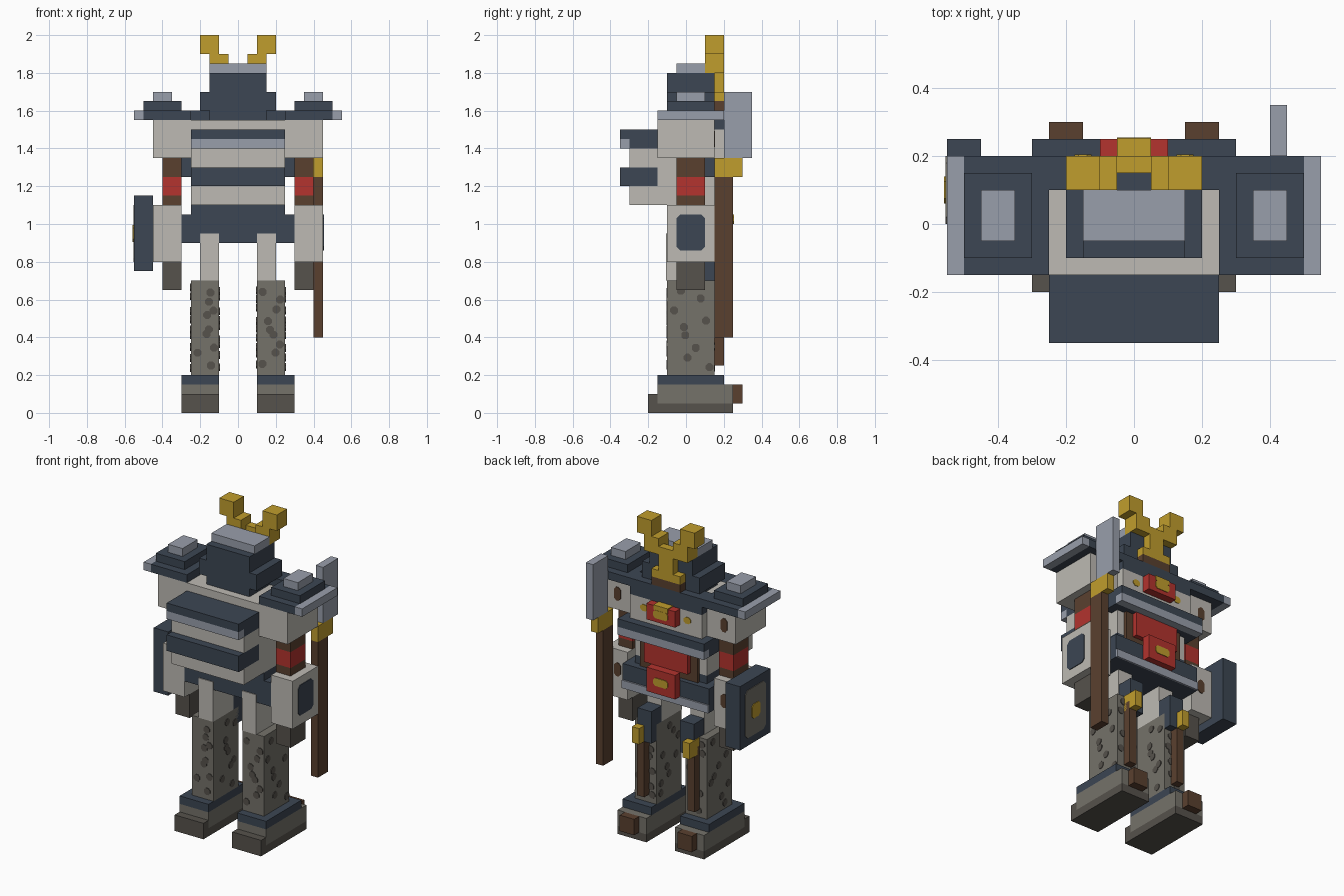
import bpy, bmesh, random
from mathutils import Vector

U = 0.05  # grid unit: every block snaps to it
random.seed(4)

old = bpy.data.objects.get("Cube")
if old:
    bpy.data.objects.remove(old)


def srgb(code):
    def lin(c):
        return c / 12.92 if c < 0.04 else ((c + 0.055) / 1.055) ** 2.4
    return [lin(int(code[i:i + 2], 16) / 255) for i in (0, 2, 4)] + [1]


def material(name, code):
    m = bpy.data.materials.new(name)
    m.use_nodes = True
    m.diffuse_color = srgb(code)
    bsdf = m.node_tree.nodes["Principled BSDF"]
    bsdf.inputs["Base Color"].default_value = srgb(code)
    bsdf.inputs["Roughness"].default_value = 0.9
    return m


navy = material("navy armour", "3c4653")
cloth = material("pale cloth", "bdbab3")
steel = material("steel", "999fab")
gold = material("gold", "c09d2d")
brown = material("brown leather", "5a402f")
red = material("red cloth", "b3332e")
stone = material("grey trouser", "75726a")
dark = material("dark sole", "56524c")


def finish(name, mat, bm):
    bmesh.ops.recalc_face_normals(bm, faces=bm.faces)
    mesh = bpy.data.meshes.new(name)
    bm.to_mesh(mesh)
    bm.free()
    mesh.materials.append(mat)
    obj = bpy.data.objects.new(name, mesh)
    bpy.context.collection.objects.link(obj)


def box(name, mat, x, y, z):
    """Block between grid ranges given as (low, high) pairs."""
    bm = bmesh.new()
    bmesh.ops.create_cube(bm, size=1)
    for v in bm.verts:
        v.co = Vector([U * (r[0] if c < 0 else r[1]) for c, r in zip(v.co, (x, y, z))])
    finish(name, mat, bm)


def pair(name, mat, x, y, z):
    """Block on the model's left and its mirror on the right."""
    box("left_" + name, mat, x, y, z)
    box("right_" + name, mat, (-x[1], -x[0]), y, z)


def mid(name, mat, half, y, z):
    """Block centred on x = 0."""
    box(name, mat, (-half, half), y, z)


def plates(name, mat, axis, centres, w, h, cut):
    """Thin plates with cut corners, facing along an axis."""
    bm = bmesh.new()
    side = 1 - axis
    outline = [(w, h - cut), (w - cut, h), (cut - w, h), (-w, h - cut),
               (-w, cut - h), (cut - w, -h), (w - cut, -h), (w, cut - h)]
    for c in centres:
        verts = []
        for a, b in outline:
            p = Vector(c) + Vector((0, 0, b))
            p[side] += a
            p[axis] -= 0.08
            verts.append(bm.verts.new(p * U))
        face = bm.faces.new(verts)
        top = bmesh.ops.extrude_face_region(bm, geom=[face])["geom"]
        for v in top:
            if isinstance(v, bmesh.types.BMVert):
                v.co[axis] += 0.16 * U
    finish(name, mat, bm)


# feet
pair("sole", dark, (2, 6), (-3, 5), (0, 1))
pair("toe", dark, (2, 6), (-4, -3), (0, 2))
pair("shoe", stone, (2, 6), (-3, 5), (1, 3))
pair("ankle_band", navy, (2, 6), (-3, 4), (3, 4))
pair("heel_spur", brown, (3, 5), (5, 6), (1, 3))

# legs with dark spots
pair("leg", stone, (2, 5), (-2, 3), (4, 14))
for axis, values in ((0, (-5, -2, 2, 5)), (1, (-2, 3))):
    spots = []
    for value in values:
        for z in range(5, 14):
            for s in ((-1, 1) if axis else (0,)):
                along = random.uniform(2.5, 4.5) * s if axis else random.uniform(-1.5, 2.5)
                c = [along, value] if axis else [value, along]
                spots.append(c + [z + random.uniform(-0.3, 0.4)])
    plates("trouser_spots_" + "xy"[axis], dark, axis, spots, 0.42, 0.42, 0.25)
pair("thigh", cloth, (2, 4), (-2.1, 2), (14, 19))

# hip pouches and daggers
pair("pouch", navy, (2, 3.9), (2, 4), (12, 16))
pair("dagger_clasp", gold, (3, 4), (3, 5), (12, 14))
pair("dagger", brown, (3, 4), (3, 4), (5, 13))

# skirt and torso
mid("skirt", navy, 6, (-2, 4), (18, 21))
mid("waist", navy, 5, (-2, 3), (21, 22))
mid("belt_trim", steel, 6, (4, 4.2), (18, 19))
mid("torso", cloth, 5, (-3, 3), (22, 31))
mid("belly", cloth, 5, (-6, -3), (22, 24))
mid("lower_chest_band", navy, 5, (-7, -3), (24, 26))
mid("chest", cloth, 5, (-6, -3), (26, 28))
mid("upper_chest_band", navy, 5, (-7, -3), (29, 30))
mid("chest_band_core", navy, 5, (-6, -3), (28, 29))
mid("chest_trim", steel, 5, (-7, -6), (28, 29))

# back armour
mid("back_leather", brown, 4, (3, 3.4), (21, 25))
mid("back_cloth", red, 3, (3, 4), (22, 25))
mid("back_strap", navy, 6, (2, 5), (26, 27))
mid("back_strap_core", navy, 6, (2, 4), (25, 26))
mid("back_strap_trim", steel, 6, (4, 5), (25, 26))
mid("upper_back", cloth, 5, (3, 4), (27, 30))
mid("back_collar", navy, 5, (2, 4), (30, 32))
mid("upper_knot", red, 2, (4, 5), (28, 30))
mid("upper_knot_top", gold, 1, (4, 5.05), (29.5, 30.1))
mid("lower_knot", red, 2, (4, 5), (19, 22))
plates("knot_studs", gold, 1, [(0, 5, 29), (0, 5, 20.5)], 1, 0.5, 0.25)
plates("back_studs", gold, 1, [(-3, 4, 28.8), (3, 4, 28.8)], 0.5, 0.4, 0.25)

# arms
pair("sleeve", cloth, (5, 9), (-3, 3), (27, 31))
pair("upper_arm", brown, (6, 8), (-1, 2), (25, 27))
pair("arm_band", red, (6, 8), (-1, 2), (23, 25))
pair("elbow", brown, (6, 8), (-1, 2), (22, 23))
pair("gauntlet", cloth, (6, 9), (-2, 3), (16, 22))
pair("hand", dark, (6, 8), (-1, 2), (13, 16))
plates("gauntlet_panel", navy, 0, [(9, 0.5, 19.1)], 1.5, 1.9, 0.4)
plates("arm_slots", brown, 1,
       [(s * 7.4, 3, z) for s in (-1, 1) for z in (29, 19.5)], 0.45, 0.85, 0.3)

# shoulder pads
pair("shoulder_base", navy, (5, 10), (-3, 4), (31, 32))
pair("shoulder_rim", steel, (10, 11), (-3, 4), (31, 32))
pair("shoulder_step", navy, (6, 10), (-2, 3), (32, 33))
pair("shoulder_cap", steel, (7, 9), (-1, 2), (33, 34))

# helmet and horned crest
mid("helmet", navy, 3, (-2, 3), (31, 36))
pair("cheek_guard", navy, (3, 4), (-2, 3), (32, 34))
mid("helmet_cap", steel, 3, (-1, 2), (36, 37))
mid("crest_strap", brown, 2, (3, 4), (32, 33))
mid("crest_base", gold, 2, (3, 4), (33, 34))
mid("crest_stem", gold, 1, (3, 4), (34, 37))
pair("horn_root", gold, (1, 3), (2, 4), (36, 38))
pair("horn_tip", gold, (2, 4), (2, 4), (38, 40))

# sword on the left arm
box("scabbard", brown, (8, 9), (3, 5), (8, 25))
box("sword_guard", gold, (8, 9), (3, 6), (25, 27))
box("sword_blade", steel, (8, 9), (4, 7), (27, 34))

# shield on the right arm
box("shield", navy, (-11, -9), (-1, 5), (15, 23))
plates("shield_face", stone, 0, [(-11, 2, 19)], 2, 3, 0.4)
plates("shield_boss", gold, 0, [(-11.08, 2, 19)], 0.8, 0.9, 0.3)
